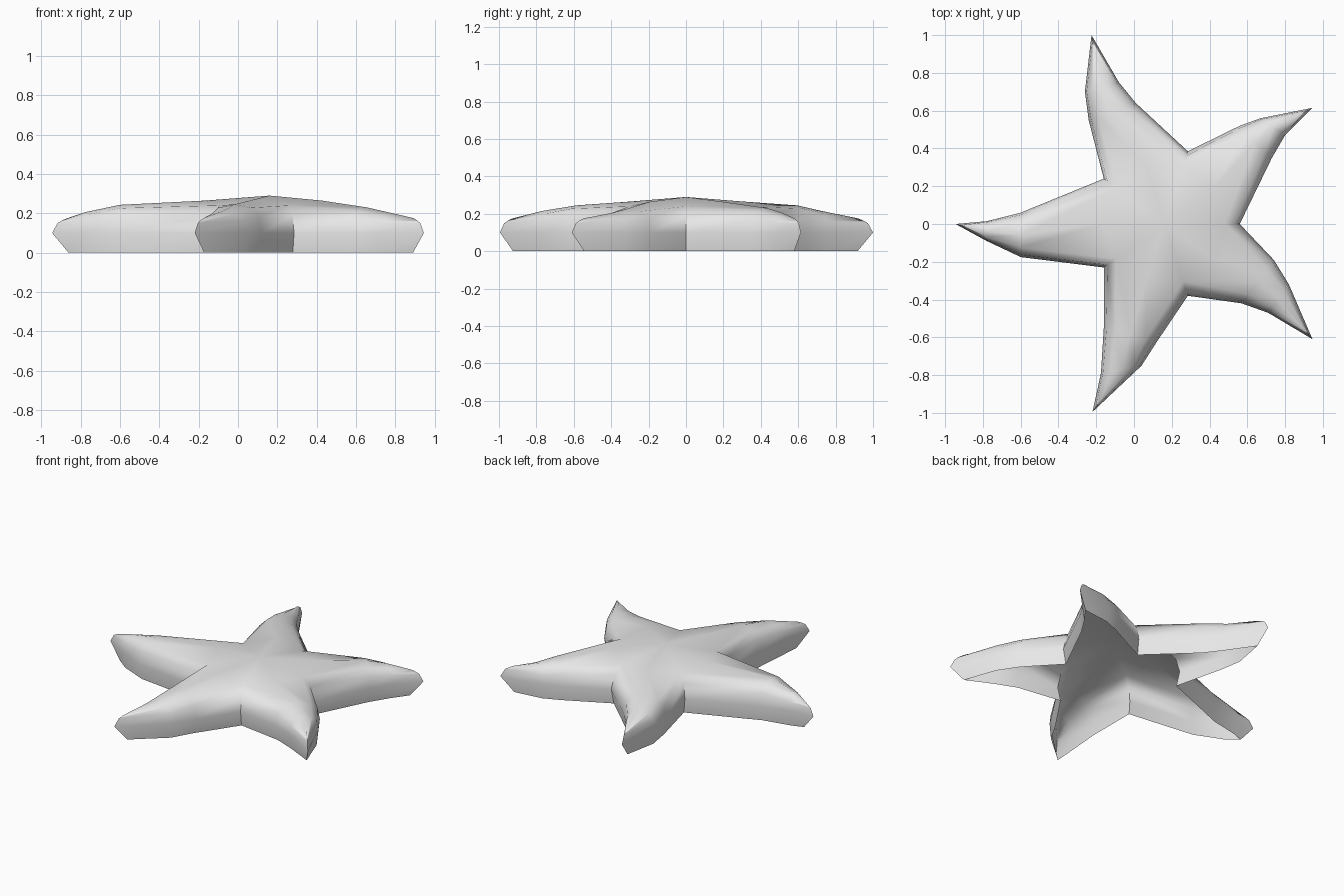
import bpy
import bmesh
from mathutils import Vector

if "Cube" in bpy.data.objects:
    bpy.data.objects.remove(bpy.data.objects["Cube"])

CENTRE = Vector((0.16, 0.0))
# notches between the arms, counter-clockwise
NOTCHES = [(0.56, 0), (0.285, 0.385), (-0.16, 0.24), (-0.16, -0.23), (0.285, -0.38)]
# each arm: tip, clockwise side (outer, inner), other side (outer, inner), ridge heights
ARMS = [
    ((0.945, 0.615), (0.80, 0.47), (0.73, 0.35), (0.67, 0.56), (0.56, 0.52), 0.205, 0.23),
    ((-0.225, 1.0), (-0.08, 0.75), (0.01, 0.64), (-0.26, 0.70), (-0.24, 0.55), 0.215, 0.245),
    ((-0.945, 0), (-0.78, 0.015), (-0.60, 0.06), (-0.78, -0.09), (-0.60, -0.175), 0.205, 0.243),
    ((-0.22, -0.995), (-0.175, -0.79), (-0.16, -0.55), (0.04, -0.75), (0.12, -0.625), 0.215, 0.245),
    ((0.945, -0.61), (0.71, -0.47), (0.57, -0.42), (0.82, -0.32), (0.74, -0.19), 0.205, 0.23),
]


def at(p, z):
    return Vector((p[0], p[1], z))


def arm_section(a, b, h):
    """Rounded cross-section from side a over the ridge to side b."""
    a, b = Vector(a), Vector(b)
    m = (a + b) / 2
    prof = [(0.88, 0), (1, 0.1), (0.9, 0.76 * h), (0.58, 0.93 * h)]
    left = [at(m.lerp(a, f), z) for f, z in prof]
    right = [at(m.lerp(b, f), z) for f, z in reversed(prof)]
    return left + [at(m, h)] + right


def notch_column(n):
    prof = [(0.95, 0), (1, 0.1), (0.94, 0.19), (0.8, 0.24)]
    return [at(CENTRE.lerp(Vector(n), f), z) for f, z in prof]


def tip_section(tip, inner):
    tip = Vector(tip)
    d = (inner - tip).normalized()
    col = [at(tip + d * s, z) for s, z in [(0.085, 0), (0, 0.1), (0.028, 0.15), (0.055, 0.165)]]
    return col + [at(tip + d * 0.08, 0.175)] + col[::-1]


bm = bmesh.new()
for i, (tip, a1, a2, b1, b2, h1, h2) in enumerate(ARMS):
    na, nb = NOTCHES[i], NOTCHES[(i + 1) % 5]
    ridge = at((Vector(na) + Vector(nb)) / 2, 0.265)
    base = notch_column(na) + [ridge] + notch_column(nb)[::-1]
    inner = (Vector(a1) + Vector(b1)) / 2
    sections = [base, arm_section(a2, b2, h2), arm_section(a1, b1, h1), tip_section(tip, inner)]
    rings = [[bm.verts.new(p) for p in s] for s in sections]
    # skin the arm, open underneath
    for r, q in zip(rings, rings[1:]):
        for k in range(8):
            bm.faces.new((r[k], q[k], q[k + 1], r[k + 1]))
    # central disc
    top = bm.verts.new(at(CENTRE, 0.29))
    for k in (3, 4):
        bm.faces.new((top, rings[0][k], rings[0][k + 1]))
bmesh.ops.remove_doubles(bm, verts=bm.verts, dist=0.0005)
for f in bm.faces:
    f.smooth = True

mesh = bpy.data.meshes.new("starfish_body")
bm.to_mesh(mesh)
bm.free()
body = bpy.data.objects.new("starfish_body", mesh)
bpy.context.collection.objects.link(body)

mat = bpy.data.materials.new("light grey")
mat.diffuse_color = (0.8, 0.8, 0.8, 1)
mat.use_nodes = True
mat.node_tree.nodes["Principled BSDF"].inputs["Base Color"].default_value = mat.diffuse_color
mesh.materials.append(mat)

# keep the tip and notch creases crisp
bpy.context.view_layer.objects.active = body
body.select_set(True)
bpy.ops.object.shade_smooth_by_angle(angle=1.05)
